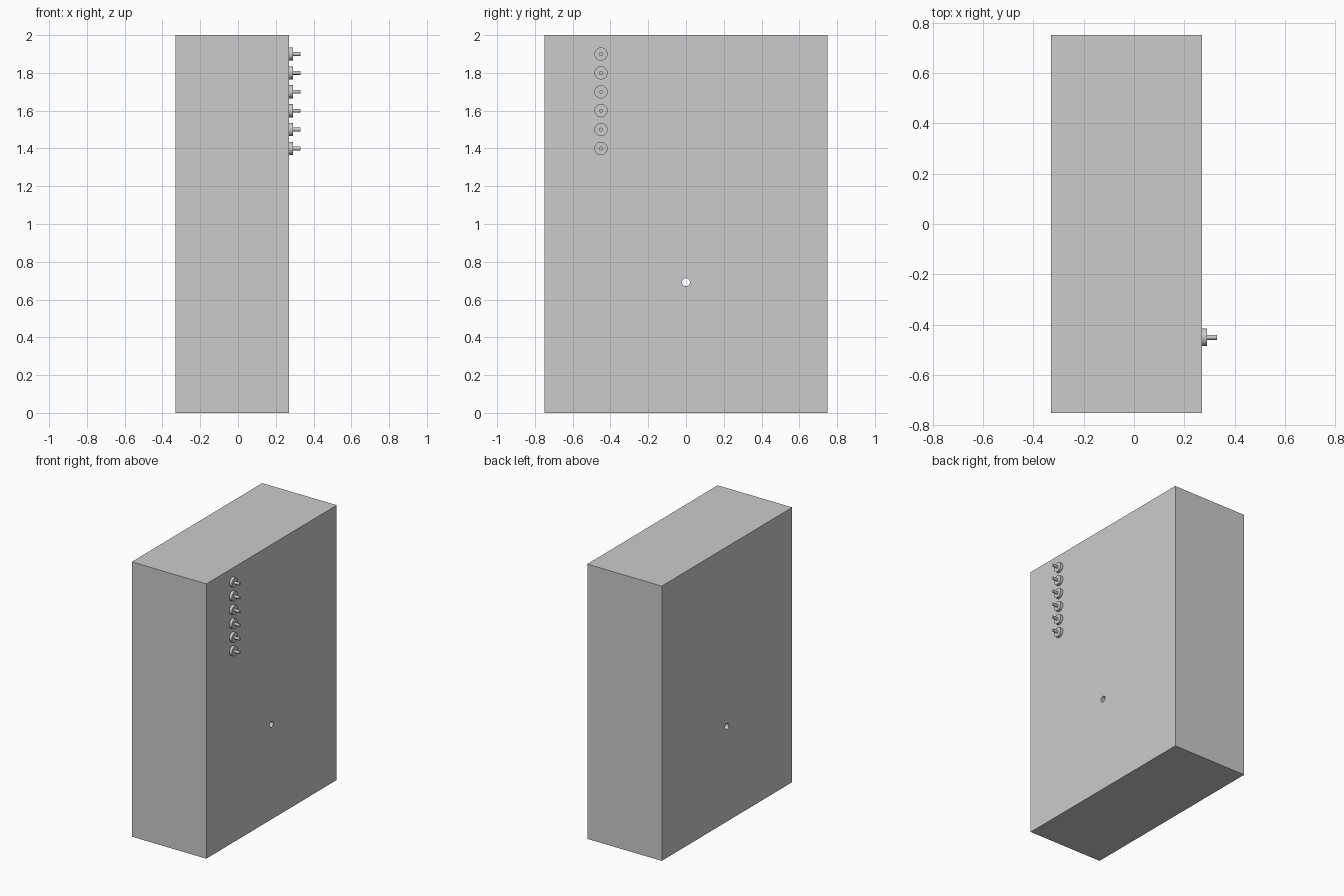
import bpy
from math import pi

if "Cube" in bpy.data.objects:
    bpy.data.objects.remove(bpy.data.objects["Cube"])


def x_cylinder(name, radius, x0, x1, y, z, sides=32):
    bpy.ops.mesh.primitive_cylinder_add(
        vertices=sides, radius=radius, depth=x1 - x0,
        location=((x0 + x1) / 2, y, z), rotation=(0, pi / 2, 0))
    obj = bpy.context.object
    obj.name = name
    return obj


FACE_X = 0.27

# Cabinet block
bpy.ops.mesh.primitive_cube_add(size=1, location=(-0.03, 0, 1))
cabinet = bpy.context.object
cabinet.name = "cabinet"
cabinet.scale = (0.6, 1.5, 2)
bpy.ops.object.transform_apply(location=True, rotation=False, scale=True)

# Round hole running straight through the cabinet
cutter = x_cylinder("hole_cutter", 0.021, -0.5, 0.5, 0, 0.692)
cut = cabinet.modifiers.new("through_hole", 'BOOLEAN')
cut.operation = 'DIFFERENCE'
cut.solver = 'EXACT'
cut.object = cutter
bpy.context.view_layer.objects.active = cabinet
bpy.ops.object.modifier_apply(modifier=cut.name)
bpy.data.objects.remove(cutter, do_unlink=True)

# Column of six knobs: wide base disc with a thin pin
for i in range(6):
    z = 1.4 + 0.1 * i
    for part, radius, x0, x1 in (("base", 0.035, FACE_X, FACE_X + 0.02),
                                 ("pin", 0.01, FACE_X + 0.02, FACE_X + 0.06)):
        x_cylinder(f"knob_{part}_{i + 1}", radius, x0, x1, -0.45, z)
        bpy.ops.object.shade_smooth_by_angle()
